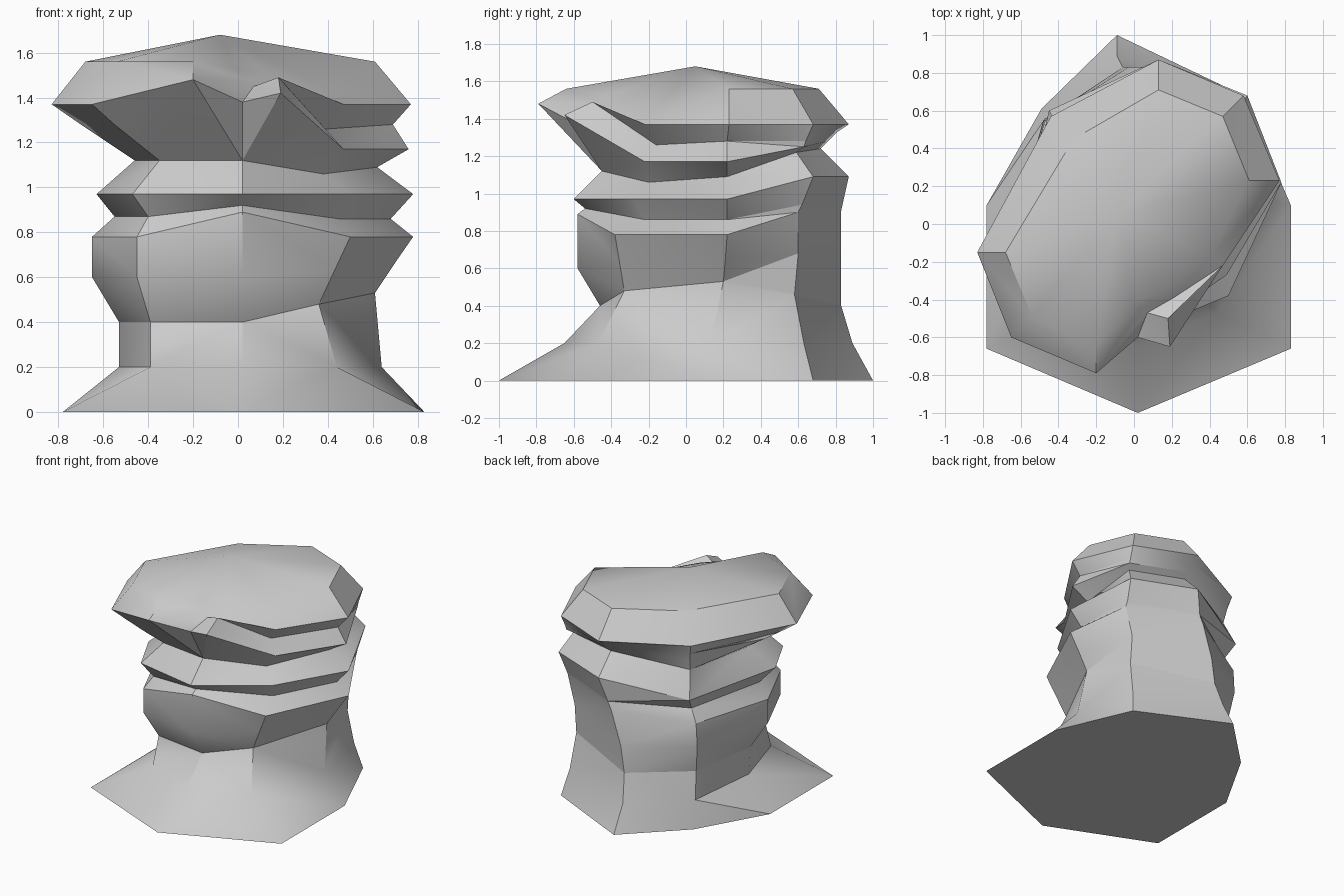
import bpy, bmesh, math

if "Cube" in bpy.data.objects:
    bpy.data.objects.remove(bpy.data.objects["Cube"])


def ring(z, *pts):
    """Outline at height z; a point may carry its own third coordinate."""
    return [(p[0], p[1], p[2] if len(p) > 2 else z) for p in pts]


def loft(name, rings, bottom=False, apex=None):
    bm = bmesh.new()
    rows = [[bm.verts.new(p) for p in r] for r in rings]
    n = len(rows[0])
    for a, b in zip(rows, rows[1:]):
        for i in range(n):
            j = (i + 1) % n
            bm.faces.new((a[i], a[j], b[j], b[i]))
    if bottom:
        bm.faces.new(rows[0][::-1])
    if apex:
        top = bm.verts.new(apex)
        for i in range(n):
            bm.faces.new((rows[-1][i], rows[-1][(i + 1) % n], top))
    bmesh.ops.remove_doubles(bm, verts=bm.verts, dist=0.001)
    bmesh.ops.triangulate(bm, faces=[f for f in bm.faces if len(f.verts) == 4])
    me = bpy.data.meshes.new(name)
    bm.to_mesh(me)
    bm.free()
    ob = bpy.data.objects.new(name, me)
    bpy.context.collection.objects.link(ob)
    bpy.ops.object.select_all(action='DESELECT')
    ob.select_set(True)
    bpy.context.view_layer.objects.active = ob
    bpy.ops.object.shade_smooth_by_angle(angle=math.radians(32))
    return ob


# Outlines run counter-clockwise from the front corner
foot = ring(0, (.02, -1), (.83, -.66), (.83, .1), (.58, .68),
            (-.09, 1), (-.49, .61), (-.78, .1), (-.78, -.66))
shin = ring(.2, (.02, -.65), (.44, -.47), (.64, .13), (.54, .63),
            (-.09, .89), (-.47, .56), (-.53, .0), (-.39, -.47))
neck = ring(.4, (.02, -.46), (.36, -.33, .48), (.61, .2, .53), (.52, .58, .46),
            (-.06, .83), (-.45, .52), (-.53, -.02), (-.39, -.4))

belly = ring(.6, (.02, -.58), (.43, -.355, .63), (.69, .21, .65), (.52, .6, .68),
             (-.03, .83), (-.48, .55), (-.65, -.06), (-.45, -.5))
shelf = ring(.78, (.02, -.58, .89), (.5, -.38), (.78, .22), (.58, .6, .9),
             (.05, .83, .85), (-.47, .55), (-.65, -.06), (-.45, -.5))
groove = ring(.87, (.02, -.54, .92), (.45, -.22, .86), (.68, .22, .86), (.58, .62, .94),
              (.08, .83, .91), (-.41, .52), (-.55, -.1), (-.4, -.45))

ledge = ring(.97, (.02, -.6), (.49, -.27), (.78, .22), (.6, .68, 1.09),
             (.13, .87, 1.09), (-.45, .6), (-.63, -.18), (-.47, -.5))
waist = ring(1.12, (.02, -.45), (.38, -.2, 1.06), (.62, .22, 1.09), (.54, .59, 1.22),
             (.13, .72, 1.24), (-.4, .52, 1.16), (-.46, -.1), (-.35, -.4))

# Cap has two more columns: a spur right of the front, an overhang left of it
overhang = (-.2, -.79, 1.48)
cap_base = waist[:1] + waist[:1] + waist[1:] + waist[:1]
cap_ridge = ring(1.17, (.02, -.6, 1.38), (.19, -.65, 1.42), (.47, -.22), (.76, .22),
                 (.57, .63, 1.25), (.13, .76, 1.28), (-.41, .535, 1.23),
                 (-.58, -.12, 1.2), (-.45, -.47, 1.2), overhang)
cap_groove = ring(1.28, (.07, -.47, 1.45), (.18, -.5, 1.49), (.39, -.16, 1.26), (.69, .22),
                  (.57, .64), (.13, .81, 1.33), (-.42, .55, 1.3),
                  (-.7, -.13), (-.55, -.53), overhang)
cap_rim = ring(1.37, (.03, -.45, 1.48), (.21, -.39, 1.43), (.47, -.22), (.77, .23),
               (.58, .68), (.13, .87), (-.44, .57),
               (-.83, -.15), (-.65, -.6), overhang)
cap_top = ring(1.56, (-.02, -.42, 1.53), (.13, -.36, 1.5), (.41, -.17, 1.43), (.61, .23),
               (.47, .57), (.13, .71), (-.32, .45),
               (-.68, -.15), (-.54, -.49), (-.2, -.64))

loft("rock_foot", [foot, shin, neck], bottom=True)
loft("rock_lower_shelf", [neck, belly, shelf, groove])
loft("rock_middle_ledge", [groove, ledge, waist])
loft("rock_cap", [cap_base, cap_ridge, cap_groove, cap_rim, cap_top],
     apex=(-.08, .05, 1.68))
